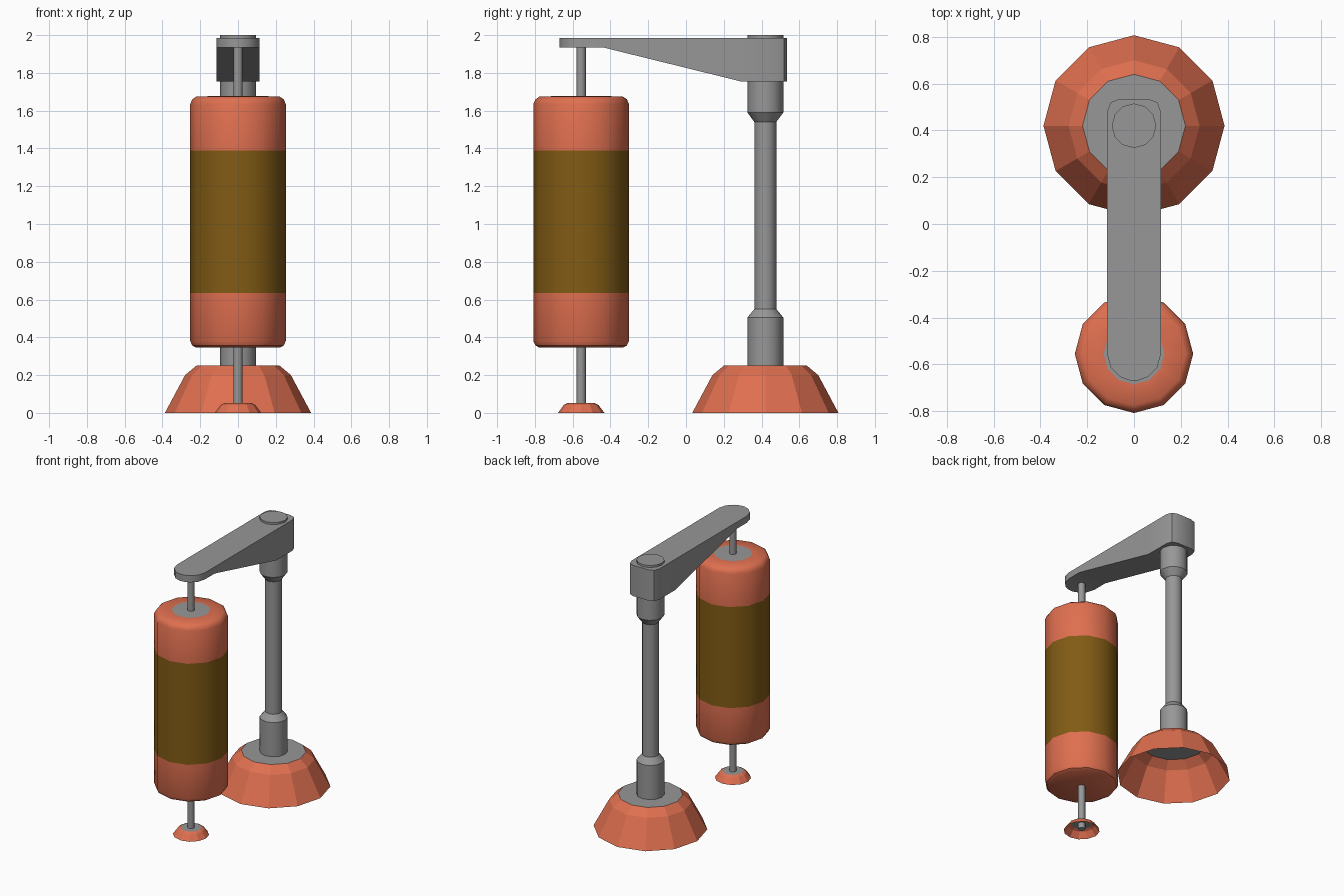
import bpy, bmesh, math

if "Cube" in bpy.data.objects:
    bpy.data.objects.remove(bpy.data.objects["Cube"])

POLE_Y, BAG_Y = 0.42, -0.555


def material(name, color):
    m = bpy.data.materials.new(name)
    m.diffuse_color = (*color, 1)
    m.use_nodes = True
    m.node_tree.nodes["Principled BSDF"].inputs["Base Color"].default_value = m.diffuse_color
    return m


orange = material("orange", (0.74, 0.16, 0.08))
brown = material("brown", (0.22, 0.105, 0.007))
grey = material("grey", (0.31, 0.31, 0.31))


def finish(name, bm, mats, smooth=None):
    bmesh.ops.recalc_face_normals(bm, faces=bm.faces)
    me = bpy.data.meshes.new(name)
    bm.to_mesh(me)
    bm.free()
    for m in mats:
        me.materials.append(m)
    ob = bpy.data.objects.new(name, me)
    bpy.context.collection.objects.link(ob)
    if smooth:
        bpy.ops.object.select_all(action='DESELECT')
        ob.select_set(True)
        bpy.context.view_layer.objects.active = ob
        bpy.ops.object.shade_smooth_by_angle(angle=math.radians(smooth))
    return ob


def lathe(name, y, profile, mats, bands=None, top=0, bottom=0, sides=12, smooth=None):
    """Stack rings of (radius, z); top/bottom give cap material index or None for open."""
    bm = bmesh.new()
    rings = [[bm.verts.new((r * math.cos(math.tau * i / sides),
                            y + r * math.sin(math.tau * i / sides), z))
              for i in range(sides)] for r, z in profile]
    for k, (a, b) in enumerate(zip(rings, rings[1:])):
        for i in range(sides):
            j = (i + 1) % sides
            f = bm.faces.new((a[i], a[j], b[j], b[i]))
            f.material_index = bands[k] if bands else 0
    for ring, index in ((rings[-1], top), (rings[0][::-1], bottom)):
        if index is not None:
            bm.faces.new(ring).material_index = index
    return finish(name, bm, mats, smooth)


# Hollow bell-shaped feet with grey top discs
lathe("stand_base", POLE_Y, [(0.387, 0), (0.28, 0.2), (0.22, 0.25)],
      [orange, grey], top=1, bottom=None)
lathe("bag_anchor", BAG_Y, [(0.123, 0), (0.092, 0.042), (0.072, 0.052)],
      [orange, grey], top=1, bottom=None)

# Upright pole with thick collars at both ends
lathe("pole", POLE_Y, [(0.095, 0.25), (0.095, 0.505), (0.058, 0.55),
                       (0.058, 1.54), (0.095, 1.59), (0.095, 2.0)], [grey], smooth=32)

# Thin rod through the bag
lathe("bag_rod", BAG_Y, [(0.025, 0.01), (0.025, 1.94)], [grey], sides=8, smooth=50)

# Bag: orange ends, brown middle, grey disc on top
lathe("bag", BAG_Y, [(0.22, 0.345), (0.242, 0.357), (0.253, 0.38), (0.253, 0.635),
                     (0.253, 1.39), (0.253, 1.635), (0.242, 1.66), (0.22, 1.675), (0.13, 1.677)],
      [orange, brown, grey], bands=[0, 0, 0, 1, 0, 0, 0, 0], top=2, smooth=35)

# Tapered arm: rows of (half width, y, underside z)
rows = [(0.115 * math.sin(math.radians(a)), BAG_Y - 0.115 * math.cos(math.radians(a)), 1.935)
        for a in (8, 30, 60, 90)]
rows += [(0.115, -0.44, 1.935), (0.115, 0.29, 1.755), (0.115, 0.48, 1.755),
         (0.1, 0.52, 1.755), (0.06, 0.535, 1.755)]
bm = bmesh.new()
sections = [[bm.verts.new(p) for p in ((-w, y, z), (w, y, z), (w, y, 1.985), (-w, y, 1.985))]
            for w, y, z in rows]
for a, b in zip(sections, sections[1:]):
    for i in range(4):
        j = (i + 1) % 4
        bm.faces.new((a[i], a[j], b[j], b[i]))
bm.faces.new(sections[0])
bm.faces.new(sections[-1])
finish("arm", bm, [grey], smooth=35)
